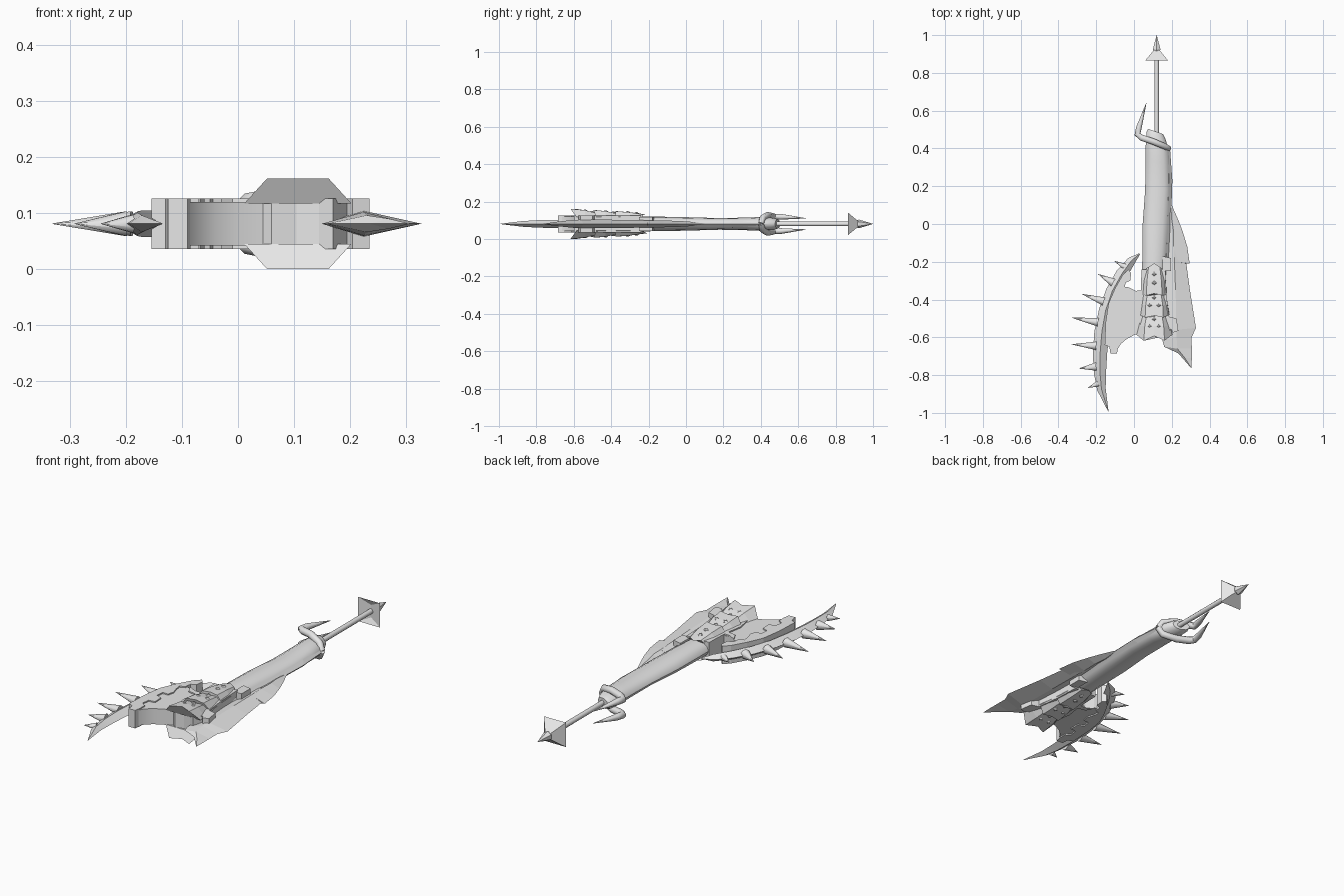
import bpy, bmesh, math
from mathutils import Vector

ZC = 0.081  # mid-plane height
stone = bpy.data.materials.new("pale_grey")
stone.diffuse_color = (0.8, 0.8, 0.8, 1)


def finish(name, bm, smooth=None):
    bmesh.ops.recalc_face_normals(bm, faces=bm.faces)
    me = bpy.data.meshes.new(name)
    bm.to_mesh(me)
    bm.free()
    ob = bpy.data.objects.new(name, me)
    ob.location.z = ZC
    me.materials.append(stone)
    bpy.context.collection.objects.link(ob)
    if smooth:
        bpy.ops.object.select_all(action='DESELECT')
        bpy.context.view_layer.objects.active = ob
        ob.select_set(True)
        bpy.ops.object.shade_smooth_by_angle(angle=math.radians(smooth))
    return ob


def loft(name, rings, smooth=None):
    """Skin a row of equal-sized point rings and cap both ends."""
    bm = bmesh.new()
    vs = [[bm.verts.new(p) for p in r] for r in rings]
    n = len(vs[0])
    for a, b in zip(vs, vs[1:]):
        for i in range(n):
            j = (i + 1) % n
            bm.faces.new((a[i], a[j], b[j], b[i]))
    bm.faces.new(vs[0])
    bm.faces.new(vs[-1])
    bmesh.ops.remove_doubles(bm, verts=bm.verts, dist=0.0003)
    return finish(name, bm, smooth)


def slab(name, outline, h, smooth=None):
    """Flat outline extruded to +-h around the mid-plane."""
    return loft(name, [[(x, y, z) for x, y in outline] for z in (-h, h)], smooth)


def tube(name, pts, radii, sides=8, smooth=50):
    """Round tube following a path, with a radius for each point."""
    pts = [Vector(p) for p in pts]
    rings = []
    for i, p in enumerate(pts):
        d = (pts[min(i + 1, len(pts) - 1)] - pts[max(i - 1, 0)]).normalized()
        u = d.cross(Vector((0, 0, 1))).normalized()
        v = d.cross(u)
        rings.append([p + radii[i] * (u * math.cos(t) + v * math.sin(t))
                      for t in (math.tau * (k + .5) / sides for k in range(sides))])
    return loft(name, rings, smooth)


def blade(name, sections, smooth=None):
    """Diamond cross-sections: (left x, y), (ridge x, y), (right x, y), half height."""
    return loft(name, [[(*a, 0), (*m, h), (*b, 0), (*m, -h)] for a, m, b, h in sections], smooth)


# Shaft with pyramid pommel and end spike
tube("shaft", [(.12, .40, 0), (.12, .93, 0)], [.013, .013], 8)
tube("pommel", [(.12, .885, 0), (.12, .865, 0), (.12, .925, 0)], [.03, .086, .016], 4, None)
tube("pommel_spike", [(.12, .90, 0), (.12, .925, 0), (.12, 1, 0)], [.016, .023, .0005], 6, None)

# Wrapped handle: y, centre x, half width, half thickness, end slant
rings = []
for y, cx, w, h, slant in [(-.30, .105, .062, .040, 0), (-.15, .112, .068, .039, 0),
                           (0, .117, .071, .036, 0), (.18, .127, .068, .031, 0),
                           (.33, .126, .064, .034, -.1), (.40, .124, .062, .037, -.25),
                           (.47, .116, .050, .032, -.35), (.49, .114, .040, .024, -.35)]:
    rings.append([(cx + w * math.cos(t), y + slant * w * math.cos(t), h * math.sin(t))
                  for t in (math.tau * k / 12 for k in range(12))])
loft("handle", rings, 40)
blade("handle_strap", [((.165, .42), (.175, .42), (.19, .41), .012),
                       ((.17, .25), (.185, .25), (.203, .23), .018),
                       ((.165, .08), (.18, .08), (.198, .08), .018),
                       ((.15, -.2), (.17, -.2), (.19, -.2), .02)])

# Pair of hooked horns wrapped around the handle
for s, side in ((1, "upper"), (-1, "lower")):
    tube(side + "_horn",
         [(.185, .40, 0), (.165, .41, s * .032), (.10, .437, s * .046), (.04, .457, s * .042),
          (.018, .475, s * .038), (.026, .51, s * .038), (.065, .64, s * .030)],
         [.014, .017, .018, .018, .017, .016, .001])

# Long feathered fin on the right
blade("fin_upper", [((.185, .10), (.195, .10), (.2, .10), .002),
                    ((.18, .02), (.20, .02), (.235, .02), .012),
                    ((.18, -.04), (.21, -.04), (.258, -.04), .016),
                    ((.17, -.12), (.21, -.12), (.282, -.12), .018),
                    ((.16, -.20), (.21, -.20), (.295, -.21), .018)])
blade("fin_lower", [((.165, -.10), (.21, -.10), (.265, -.12), .017),
                    ((.155, -.35), (.22, -.35), (.296, -.35), .022),
                    ((.15, -.56), (.225, -.56), (.328, -.55), .023),
                    ((.15, -.615), (.225, -.60), (.305, -.60), .021),
                    ((.16, -.65), (.23, -.66), (.306, -.66), .015),
                    ((.235, -.685), (.27, -.71), (.306, -.71), .009),
                    ((.302, -.762), (.303, -.762), (.305, -.762), .001)])

# Head core with scooped front edge
slab("head_core", [(.04, -.24), (.165, -.24), (.17, -.36), (.185, -.49), (.225, -.50),
                   (.235, -.565), (.205, -.575), (.195, -.555), (.17, -.60), (.145, -.585),
                   (.105, -.575), (.06, -.585), (.04, -.57), (.02, -.46), (.035, -.37)], .045)
slab("side_block", [(.15, -.17), (.195, -.18), (.195, -.25), (.165, -.25), (.15, -.24)], .038)

# Web between core and crescent
slab("web", [(.05, -.35), (.0, -.355), (-.03, -.335), (-.08, -.33), (-.13, -.45), (-.14, -.60),
             (-.11, -.67), (-.088, -.665), (-.07, -.635), (-.04, -.61), (0, -.588),
             (.05, -.572)], .039, 40)
slab("web_lug", [(-.03, -.335), (.01, -.355), (.045, -.355), (.045, -.385), (-.01, -.375)], .045)

# Notched rim along the crescent
slab("notched_rim", [(-.03, -.24), (-.015, -.26), (-.02, -.30), (-.045, -.31), (-.05, -.345),
                     (-.075, -.355), (-.07, -.39), (-.06, -.42), (-.068, -.455), (-.098, -.455),
                     (-.102, -.495), (-.072, -.505), (-.07, -.555), (-.102, -.56),
                     (-.108, -.60), (-.085, -.615), (-.085, -.655), (-.09, -.685),
                     (-.125, -.685), (-.13, -.65), (-.155, -.64), (-.15, -.52),
                     (-.135, -.42), (-.10, -.34), (-.06, -.27)], .045)

# Crescent blade: outer edge, ridge, inner edge, half height
crescent = [((.028, -.155), (.03, -.157), (.032, -.16), .001),
            ((-.03, -.18), (-.015, -.195), (.0, -.215), .018),
            ((-.09, -.245), (-.065, -.265), (-.04, -.285), .021),
            ((-.145, -.34), (-.115, -.355), (-.085, -.37), .023),
            ((-.185, -.45), (-.15, -.457), (-.115, -.465), .024),
            ((-.21, -.57), (-.17, -.57), (-.13, -.57), .024),
            ((-.218, -.69), (-.18, -.69), (-.142, -.685), .022),
            ((-.212, -.79), (-.18, -.79), (-.148, -.785), .020),
            ((-.195, -.88), (-.172, -.875), (-.15, -.87), .015),
            ((-.137, -.992), (-.136, -.992), (-.135, -.99), .001)]
blade("crescent_blade", crescent, 40)

# Row of spikes on the crescent: base, tip
for i, (bx, by, tx, ty) in enumerate([(-.05, -.225, -.105, -.195), (-.11, -.31, -.19, -.265),
                                      (-.16, -.41, -.277, -.37), (-.19, -.52, -.332, -.495),
                                      (-.20, -.645, -.332, -.637), (-.20, -.755, -.292, -.765),
                                      (-.19, -.845, -.245, -.868)]):
    r = .017 if i in (0, 6) else .024
    tube(f"spike_{i + 1}", [(bx, by, 0), (tx, ty, 0)], [r, .0005], 8)

# Overlapping armour plates on both faces
# each station: base y, crest y, middle y, base half width, crest half width, crest height
plates = [[(-.235, -.228, -.208, .044, .03, .050), (-.30, -.30, -.30, .062, .038, .062),
           (-.375, -.378, -.368, .066, .042, .068)],
          [(-.362, -.362, -.362, .062, .035, .054), (-.43, -.43, -.43, .072, .045, .068),
           (-.480, -.495, -.485, .080, .048, .074)],
          [(-.478, -.478, -.478, .066, .040, .058), (-.54, -.54, -.54, .084, .050, .073),
           (-.585, -.618, -.592, .096, .055, .081)]]
rivets = [[(0, -.265), (0, -.312)], [(0, -.388), (-.024, -.43), (.024, -.43)],
          [(0, -.502), (-.024, -.54), (.024, -.54)]]
CX = .107
for s, side in ((1, "top"), (-1, "bottom")):
    for i, stations in enumerate(plates):
        loft(f"{side}_plate_{i + 1}",
             [[(CX - wb, yb, s * .036), (CX - wt, yt, s * z), (CX, ym, s * z),
               (CX + wt, yt, s * z), (CX + wb, yb, s * .036)]
              for yb, yt, ym, wb, wt, z in stations])
        # Diamond rivets sit on the sloping crest
        for k, (rx, ry) in enumerate(rivets[i]):
            a, b = stations[0], stations[-1]
            f = (ry - a[1]) / (b[1] - a[1])
            z = a[5] + f * (b[5] - a[5])
            loft(f"{side}_rivet_{i + 1}_{k + 1}",
                 [[(CX + rx + r * math.cos(t), ry + r * math.sin(t), s * min(z + dz, .081))
                   for t in (math.tau * q / 4 for q in range(4))]
                  for r, dz in ((.013, -.004), (.013, .003), (.005, .008))])
